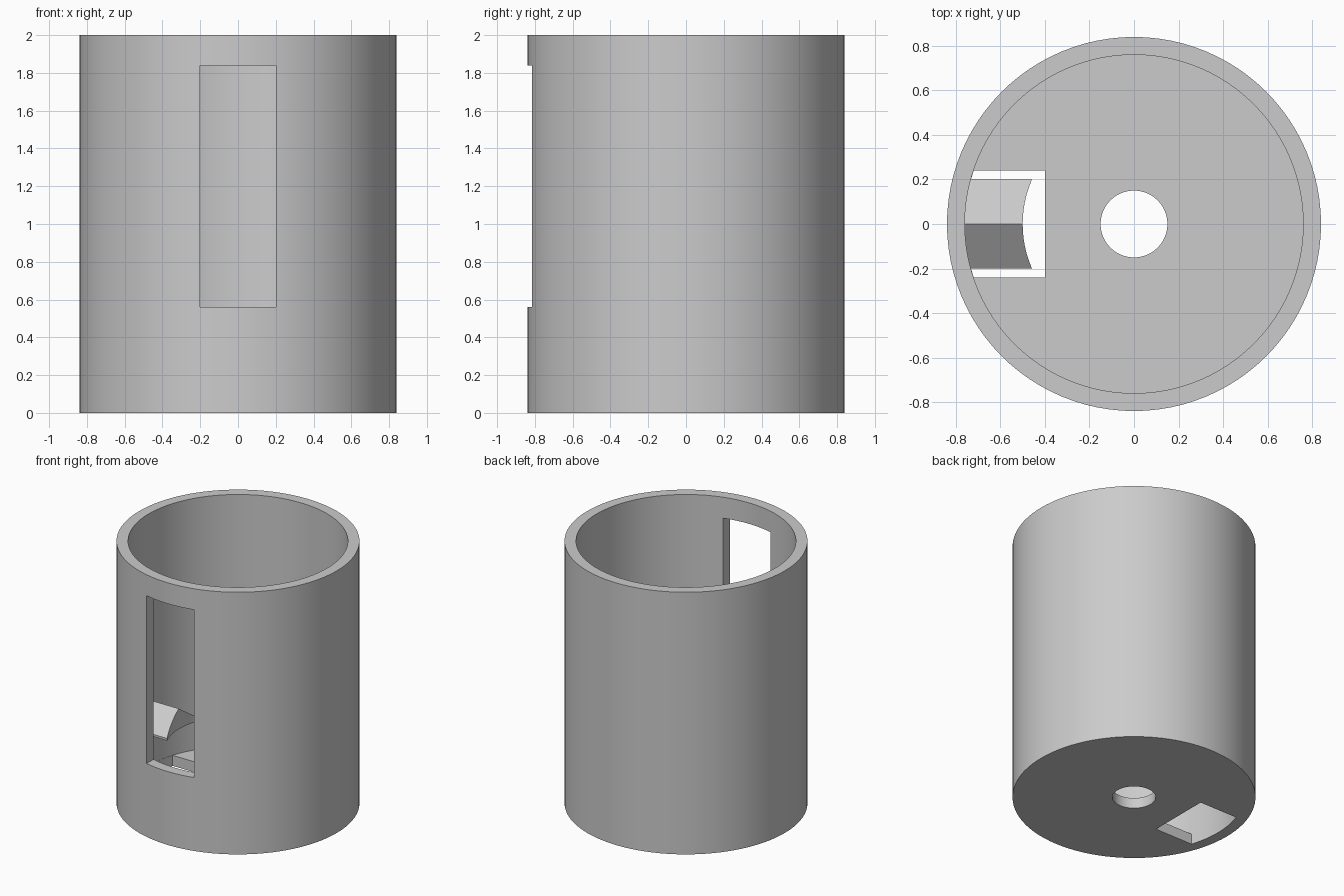
import bpy
import bmesh
import math

cube = bpy.data.objects.get("Cube")
if cube:
    bpy.data.objects.remove(cube, do_unlink=True)

OUTER, INNER, HEIGHT, FLOOR = 0.84, 0.76, 2.0, 0.08
SIDES = 96

grey = bpy.data.materials.new("light grey")
grey.use_nodes = True
colour = (0.6, 0.6, 0.6, 1)
grey.diffuse_color = colour
grey.node_tree.nodes["Principled BSDF"].inputs["Base Color"].default_value = colour


def make_object(name, bm):
    bmesh.ops.recalc_face_normals(bm, faces=bm.faces)
    mesh = bpy.data.meshes.new(name)
    bm.to_mesh(mesh)
    bm.free()
    mesh.materials.append(grey)
    obj = bpy.data.objects.new(name, mesh)
    bpy.context.collection.objects.link(obj)
    return obj


def ring(name, r_in, r_out, z0, z1, floor=None):
    """Turned tube; floor = (hole radius, thickness) closes its lower end."""
    profile = [(r_in, z0), (r_out, z0), (r_out, z1), (r_in, z1)]
    if floor:
        hole, thick = floor
        profile[0] = (hole, z0)
        profile += [(r_in, z0 + thick), (hole, z0 + thick)]
    bm = bmesh.new()
    loops = []
    for i in range(SIDES):
        a = 2 * math.pi * i / SIDES
        loops.append([bm.verts.new((r * math.cos(a), r * math.sin(a), z)) for r, z in profile])
    n = len(profile)
    for i in range(SIDES):
        p, q = loops[i], loops[(i + 1) % SIDES]
        for j in range(n):
            k = (j + 1) % n
            bm.faces.new((p[j], q[j], q[k], p[k]))
    return make_object(name, bm)


def prism(name, section, x0, x1):
    """Extrude a (y, z) section along x."""
    bm = bmesh.new()
    face = bm.faces.new([bm.verts.new((x0, y, z)) for y, z in section])
    out = bmesh.ops.extrude_face_region(bm, geom=[face])
    moved = [v for v in out["geom"] if isinstance(v, bmesh.types.BMVert)]
    bmesh.ops.translate(bm, verts=moved, vec=(x1 - x0, 0, 0))
    return make_object(name, bm)


def box(name, x0, x1, y0, y1, z0, z1):
    return prism(name, [(y0, z0), (y1, z0), (y1, z1), (y0, z1)], x0, x1)


def combine(obj, tool, operation):
    """Apply a boolean and remove the tool."""
    mod = obj.modifiers.new("cut", "BOOLEAN")
    mod.operation, mod.solver, mod.object = operation, "EXACT", tool
    graph = bpy.context.evaluated_depsgraph_get()
    mesh = bpy.data.meshes.new_from_object(obj.evaluated_get(graph))
    obj.modifiers.clear()
    obj.data = mesh
    bpy.data.objects.remove(tool, do_unlink=True)


# Open cup with a round hole in its floor
cup = ring("cup", INNER, OUTER, 0, HEIGHT, floor=(0.15, FLOOR))

# Tall window in the front wall
combine(cup, box("window_cutter", -0.2, 0.2, -1, -0.5, 0.56, 1.84), "DIFFERENCE")

# Outlet in the floor, ending at the inside of the wall
outlet = box("outlet_cutter", -1, -0.4, -0.24, 0.24, -0.1, 0.2)
combine(outlet, ring("outlet_limit", 0.2, INNER - 0.001, -0.2, 0.3), "INTERSECT")
combine(cup, outlet, "DIFFERENCE")

# Gabled deflector on the wall above the outlet
section = [(-0.2, 0.43), (0.2, 0.43), (0.2, 0.447), (0, 0.587), (-0.2, 0.447)]
deflector = prism("deflector", section, -0.9, -0.3)
combine(deflector, ring("deflector_limit", 0.5, 0.78, 0.2, 0.8), "INTERSECT")

# Smooth curved walls with crisp edges
for obj in (cup, deflector):
    bpy.ops.object.select_all(action="DESELECT")
    obj.select_set(True)
    bpy.context.view_layer.objects.active = obj
    bpy.ops.object.shade_smooth_by_angle(angle=math.radians(30))
